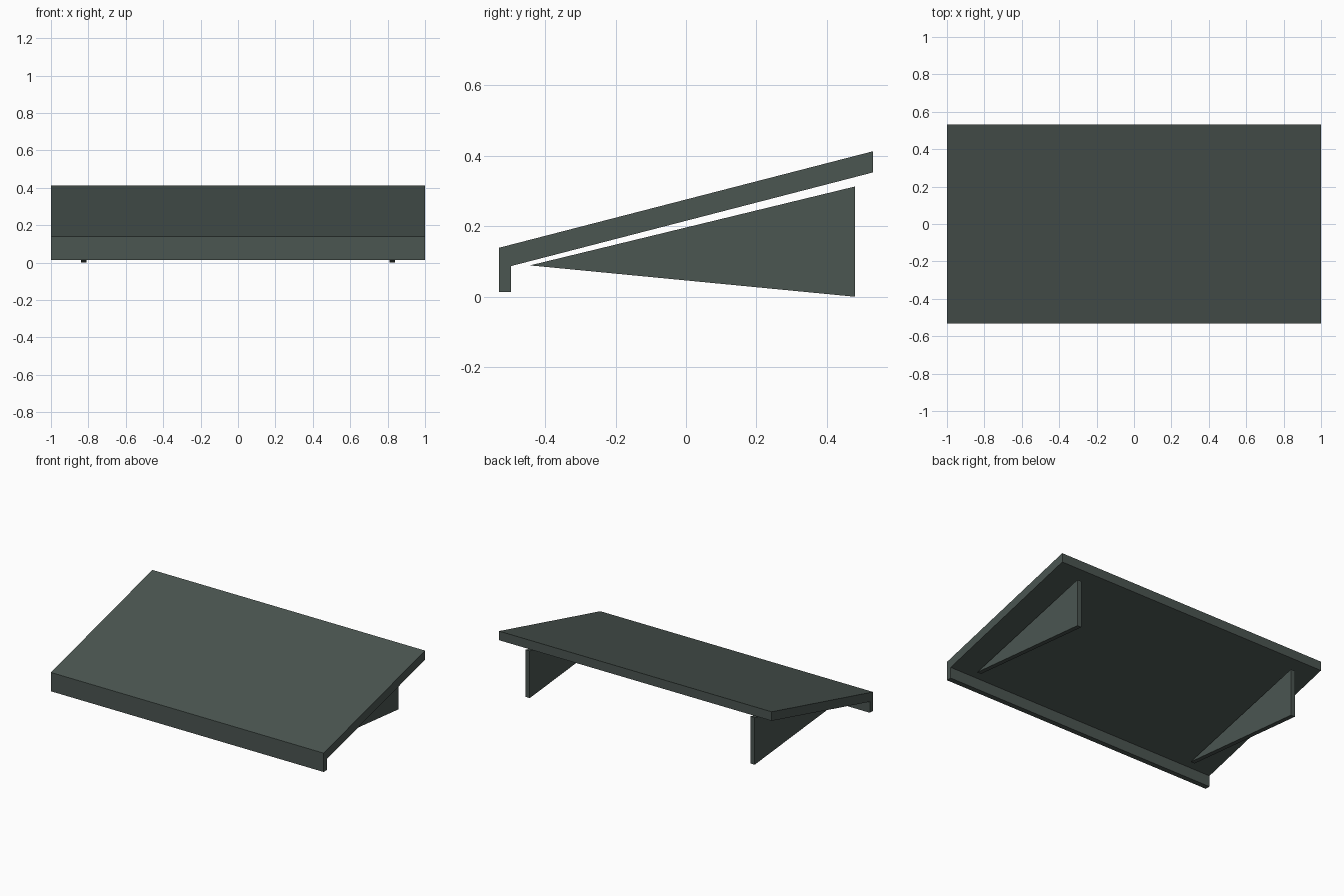
import bpy
import bmesh

if "Cube" in bpy.data.objects:
    bpy.data.objects.remove(bpy.data.objects["Cube"])

# Single dark grey-green paint
paint = bpy.data.materials.new("dark_grey_green")
paint.diffuse_color = (0.07, 0.092, 0.083, 1.0)
paint.use_nodes = True
paint.node_tree.nodes["Principled BSDF"].inputs["Base Color"].default_value = paint.diffuse_color


def extrude_profile(name, profile, x0, x1):
    """Extrude a (y, z) outline along x from x0 to x1."""
    bm = bmesh.new()
    face = bm.faces.new([bm.verts.new((x0, y, z)) for y, z in profile])
    ext = bmesh.ops.extrude_face_region(bm, geom=[face])
    moved = [v for v in ext["geom"] if isinstance(v, bmesh.types.BMVert)]
    bmesh.ops.translate(bm, verts=moved, vec=(x1 - x0, 0, 0))
    bmesh.ops.recalc_face_normals(bm, faces=bm.faces)
    mesh = bpy.data.meshes.new(name)
    bm.to_mesh(mesh)
    bm.free()
    mesh.materials.append(paint)
    obj = bpy.data.objects.new(name, mesh)
    bpy.context.collection.objects.link(obj)
    return obj


# Sloping canopy slab with a hanging front lip
extrude_profile("canopy_roof", [
    (-0.531, 0.014), (-0.497, 0.014), (-0.497, 0.087),
    (0.531, 0.353), (0.531, 0.413), (-0.531, 0.139)], -1.0, 1.0)

# Triangular support brackets, one near each end
for side, x in (("left", -0.825), ("right", 0.825)):
    extrude_profile(f"{side}_bracket", [
        (-0.443, 0.089), (0.48, 0.0), (0.48, 0.313)], x - 0.015, x + 0.015)
